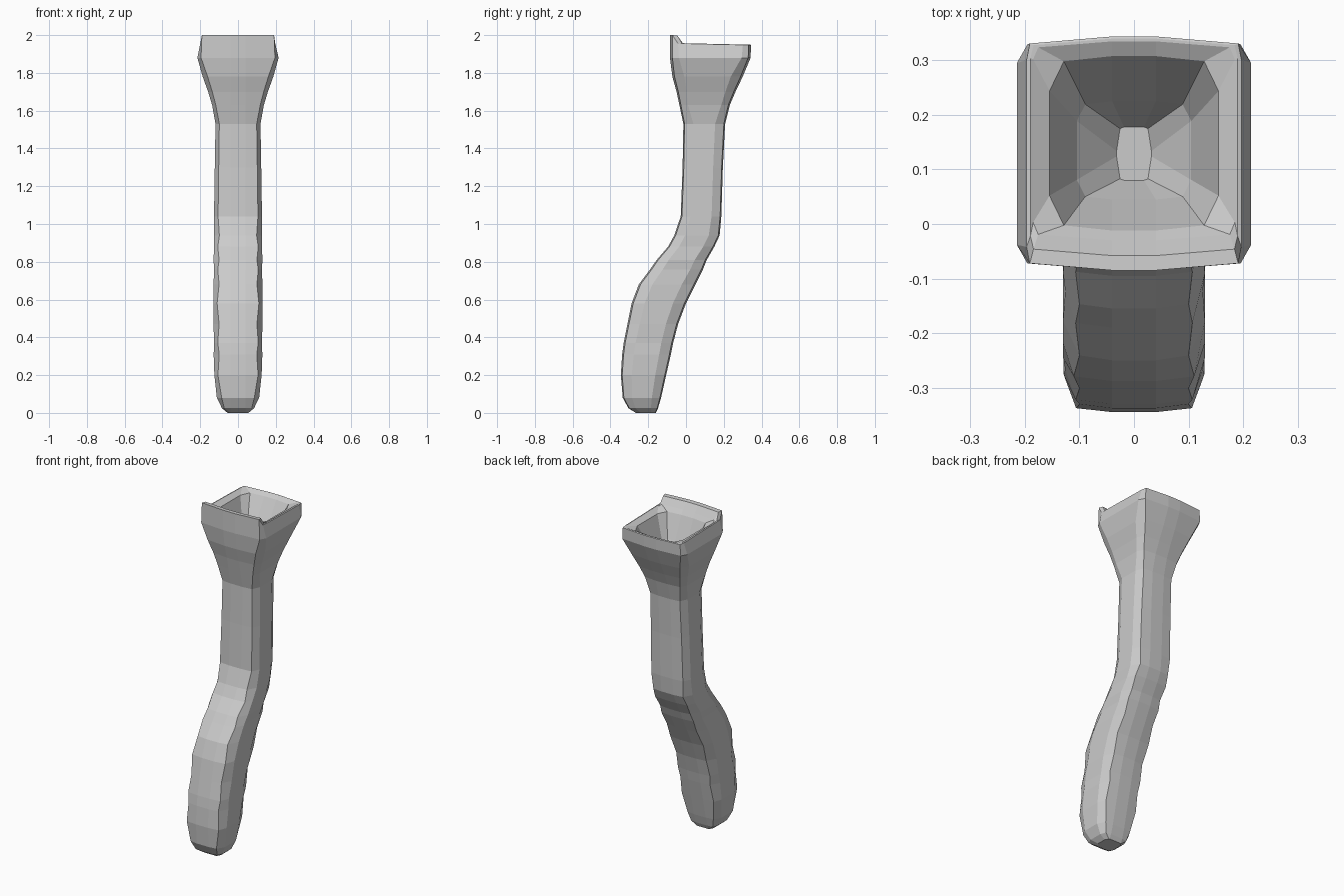
import bpy, bmesh

if "Cube" in bpy.data.objects:
    bpy.data.objects.remove(bpy.data.objects["Cube"], do_unlink=True)

grey = bpy.data.materials.new("plain grey")
grey.use_nodes = True
colour = (0.6, 0.6, 0.6, 1)
grey.diffuse_color = colour
grey.node_tree.nodes["Principled BSDF"].inputs["Base Color"].default_value = colour


def section(z, front, back, width, corner=0.83, mid=0.04, side=0.24, lip=0.0):
    """Twelve-sided rounded rectangle; lip raises its front edge."""
    depth = back - front
    half = [(mid, front, z + lip),
            (width * corner, front + depth * 0.03, z + lip),
            (width, front + depth * side, z + lip * 0.15),
            (width, back - depth * side, z),
            (width * corner, back - depth * 0.03, z),
            (mid, back, z)]
    return half + [(-x, y, h) for x, y, h in reversed(half)]


def loft(name, rings):
    bm = bmesh.new()
    loops = [[bm.verts.new(p) for p in ring] for ring in rings]
    for low, high in zip(loops, loops[1:]):
        n = len(low)
        for i in range(n):
            j = (i + 1) % n
            bm.faces.new((low[i], low[j], high[j], high[i]))
    bm.faces.new(list(reversed(loops[0])))
    bm.faces.new(loops[-1])
    bmesh.ops.recalc_face_normals(bm, faces=bm.faces)
    mesh = bpy.data.meshes.new(name)
    bm.to_mesh(mesh)
    bm.free()
    mesh.materials.append(grey)
    obj = bpy.data.objects.new(name, mesh)
    bpy.context.collection.objects.link(obj)
    return obj


# Curved grip: height, front, back, half width
grip = [
    (0.0, -0.265, -0.16, 0.055), (0.025, -0.305, -0.148, 0.085),
    (0.08, -0.335, -0.132, 0.112), (0.2, -0.345, -0.105, 0.125),
    (0.31, -0.338, -0.08, 0.129), (0.37, -0.33, -0.068, 0.126),
    (0.47, -0.31, -0.042, 0.13), (0.58, -0.288, 0.0, 0.13),
    (0.68, -0.25, 0.05, 0.13), (0.76, -0.19, 0.09, 0.126),
    (0.81, -0.155, 0.11, 0.13), (0.88, -0.095, 0.15, 0.126),
    (0.94, -0.062, 0.178, 0.128),
]
rings = []
for i, (z, f, b, w) in enumerate(grip):
    rings.append(section(z, f, b, w, corner=0.85 if i % 2 else 0.77))

# Straight neck
for z, f, b, w in [(1.04, -0.028, 0.187, 0.127), (1.3, -0.018, 0.195, 0.123),
                   (1.53, -0.014, 0.207, 0.119)]:
    rings.append(section(z, f, b, w))

# Flared head
for z, f, b, w in [(1.63, -0.035, 0.232, 0.137), (1.7, -0.05, 0.262, 0.158),
                   (1.78, -0.072, 0.3, 0.187)]:
    rings.append(section(z, f, b, w, corner=0.86, side=0.17))
rings.append(section(1.88, -0.085, 0.342, 0.215, corner=0.91, side=0.11))

# Rim with raised front lip
rings.append(section(1.948, -0.085, 0.344, 0.197, 0.97, side=0.1, lip=0.052))
rings.append(section(1.95, -0.058, 0.34, 0.19, 0.97, side=0.09, lip=0.048))
rings.append(section(1.95, -0.03, 0.335, 0.185, 0.95, side=0.09, lip=0.01))

# Hollow cup
rings.append(section(1.935, -0.012, 0.308, 0.155, 0.83, side=0.2))
rings.append(section(1.8, 0.045, 0.225, 0.105, 0.85, side=0.2))
rings.append(section(1.72, 0.08, 0.178, 0.032, 0.8, mid=0.018, side=0.45))

loft("handle_with_cup", rings)
